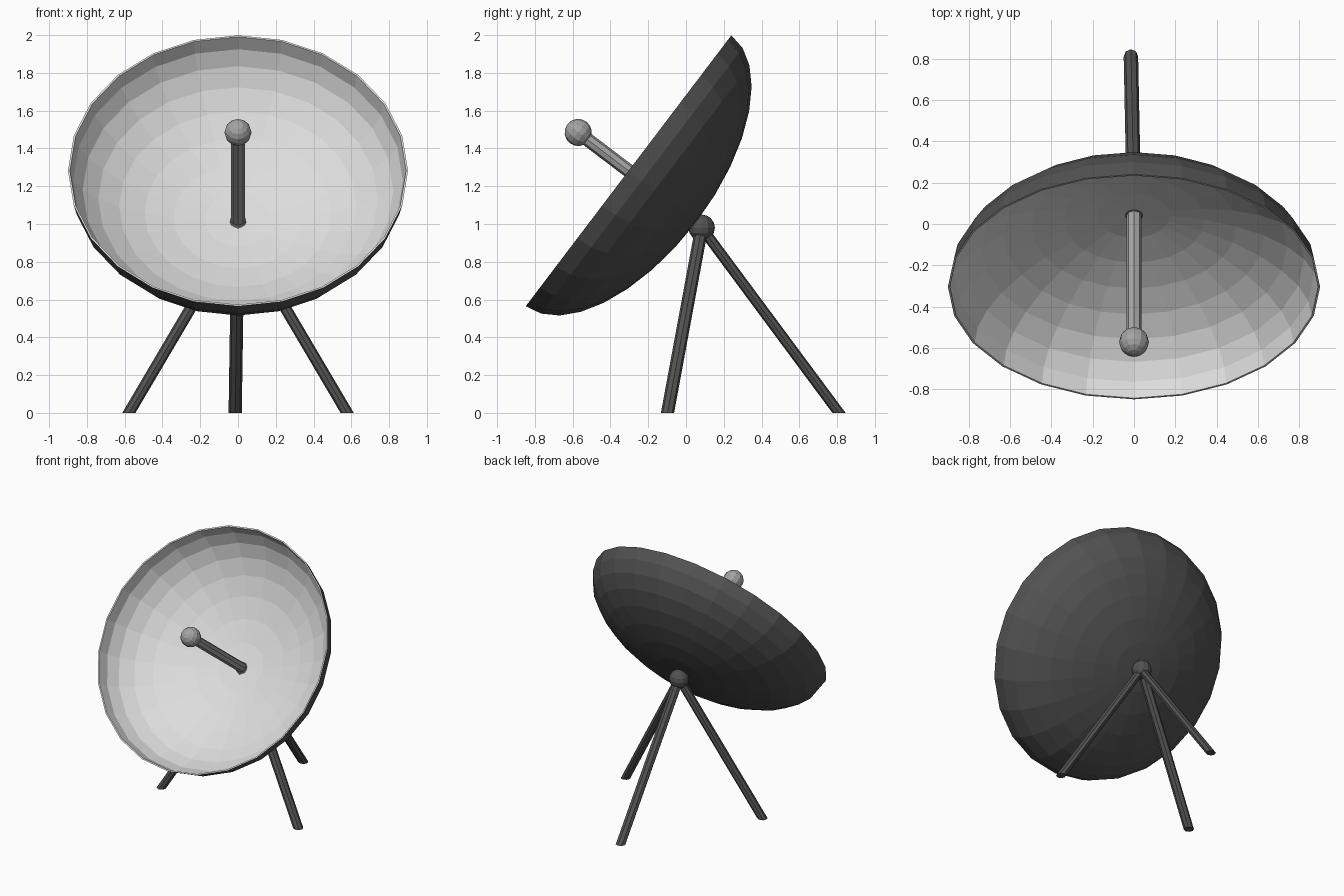
import bpy, bmesh, math
from mathutils import Matrix, Vector

if "Cube" in bpy.data.objects:
    bpy.data.objects.remove(bpy.data.objects["Cube"])


def material(name, v):
    m = bpy.data.materials.new(name)
    m.diffuse_color = (v, v, v, 1)
    m.use_nodes = True
    m.node_tree.nodes["Principled BSDF"].inputs["Base Color"].default_value = m.diffuse_color
    return m


LIGHT = material("light grey", 0.72)
MID = material("mid grey", 0.37)
DARK = material("dark grey", 0.085)


def make(name, bm, mats, matrix=None):
    me = bpy.data.meshes.new(name)
    bm.to_mesh(me)
    bm.free()
    for m in mats:
        me.materials.append(m)
    ob = bpy.data.objects.new(name, me)
    if matrix is not None:
        ob.matrix_world = matrix
    bpy.context.collection.objects.link(ob)
    return ob


def ball(name, centre, r, mat, frame):
    bm = bmesh.new()
    bmesh.ops.create_uvsphere(bm, u_segments=12, v_segments=8, radius=r)
    return make(name, bm, [mat], frame @ Matrix.Translation(centre))


def rod(name, a, b, r, mat, frame=Matrix(), sides=8):
    # prism whose end rings both lie flat in the local xy plane
    bm = bmesh.new()
    rings = []
    for c in (a, b):
        rings.append([bm.verts.new(Vector(c) + Vector((
            r * math.cos(math.tau * i / sides), r * math.sin(math.tau * i / sides), 0)))
            for i in range(sides)])
    for i in range(sides):
        j = (i + 1) % sides
        bm.faces.new((rings[0][i], rings[0][j], rings[1][j], rings[1][i]))
    bm.faces.new(rings[0][::-1])
    bm.faces.new(rings[1])
    bmesh.ops.recalc_face_normals(bm, faces=bm.faces[:])
    return make(name, bm, [mat], frame)


# Tilted frame: origin at the rim centre, local z looks out of the dish
TILT = Matrix.Translation((0, -0.304, 1.282)) @ Matrix.Rotation(math.radians(52.8), 4, 'X')

# Dish: half of a flattened sphere, dark outside and light inside
SEG, RINGS = 24, 8
R, DEPTH, THICK = 0.90, 0.45, 0.01
bm = bmesh.new()


def shell(r, d):
    rows = []
    for k in range(RINGS):
        p = math.pi / 2 * k / RINGS
        rows.append([bm.verts.new((r * math.cos(p) * math.cos(math.tau * i / SEG),
                                   r * math.cos(p) * math.sin(math.tau * i / SEG),
                                   -d * math.sin(p))) for i in range(SEG)])
    return rows, bm.verts.new((0, 0, -d))


def skin(rows, apex, mat):
    for i in range(SEG):
        j = (i + 1) % SEG
        for a, b in zip(rows, rows[1:]):
            bm.faces.new((a[i], a[j], b[j], b[i])).material_index = mat
        bm.faces.new((rows[-1][i], rows[-1][j], apex)).material_index = mat


outer, outer_apex = shell(R, DEPTH)
inner, inner_apex = shell(R - THICK, DEPTH - THICK)
skin(outer, outer_apex, 0)
skin(inner, inner_apex, 1)
for i in range(SEG):  # rim
    j = (i + 1) % SEG
    bm.faces.new((outer[0][i], outer[0][j], inner[0][j], inner[0][i])).material_index = 1
bmesh.ops.recalc_face_normals(bm, faces=bm.faces[:])
make("dish", bm, [DARK, LIGHT], TILT)

# Feed arm and receiver
rod("feed_arm", (0, 0, -0.445), (0, 0, 0.33), 0.036, MID, TILT)
ball("receiver", (0, 0, 0.335), 0.072, MID, TILT)

# Pivot ball and tripod legs
HUB = (0, 0.083, 0.98)
ball("pivot", HUB, 0.07, DARK, Matrix())
for name, foot in (("left_leg", (-0.578, -0.098, 0)),
                   ("right_leg", (0.578, -0.098, 0)),
                   ("rear_leg", (-0.015, 0.81, 0))):
    rod(name, foot, HUB, 0.035, DARK)
